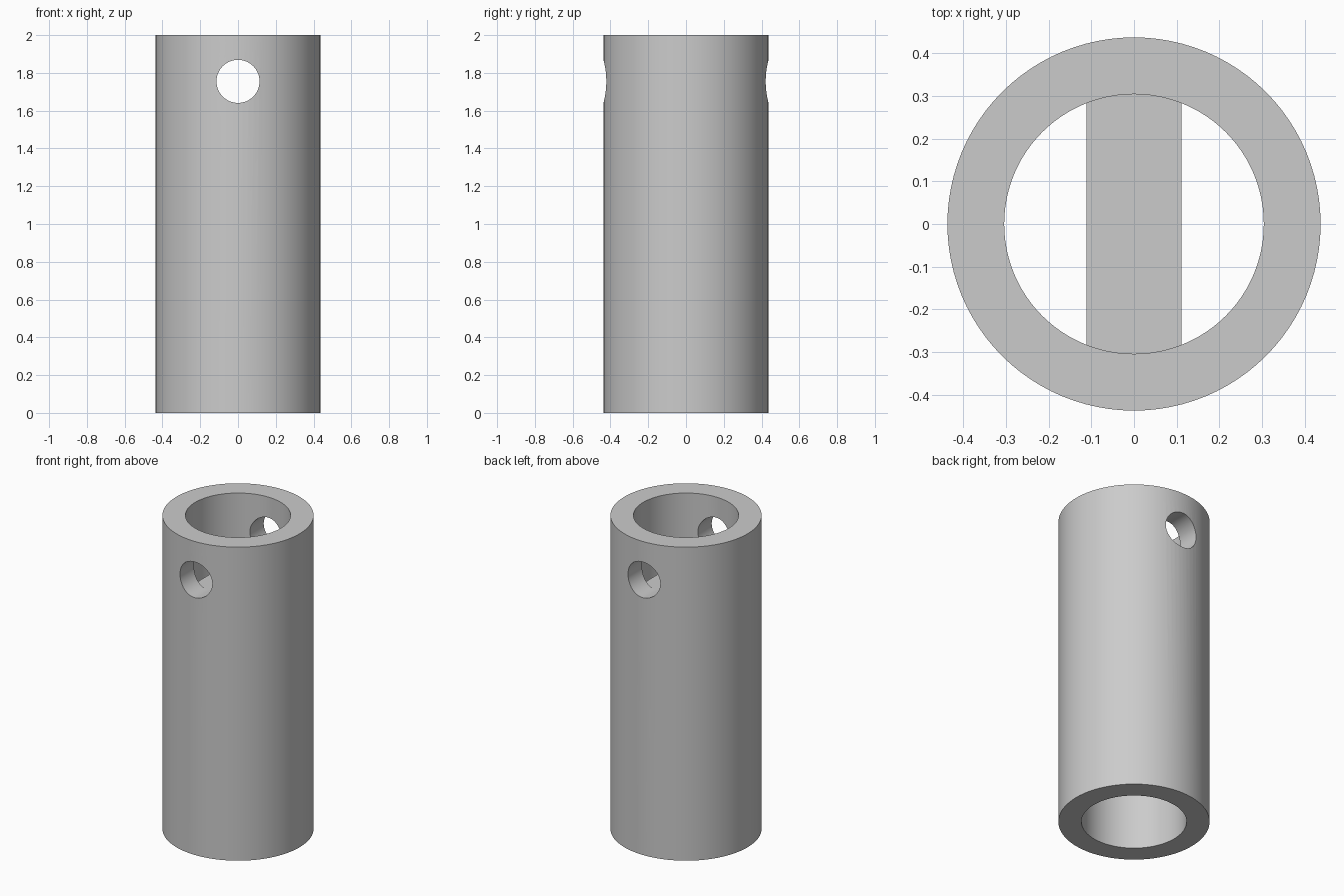
import bpy
import math

# Remove the default object
cube = bpy.data.objects.get("Cube")
if cube:
    bpy.data.objects.remove(cube, do_unlink=True)

HEIGHT = 2.0
OUTER_R, INNER_R = 0.437, 0.304
HOLE_R, HOLE_Z = 0.114, 1.755
BAR_WIDTH = 0.222
BAR_TOP = HOLE_Z - HOLE_R

# Single plain metal colour
grey = bpy.data.materials.new("plain_grey")
grey.use_nodes = True
colour = (0.6, 0.6, 0.6, 1.0)
grey.diffuse_color = colour
grey.node_tree.nodes["Principled BSDF"].inputs["Base Color"].default_value = colour


def cylinder(name, radius, depth, z, rotation=(0, 0, 0), sides=96):
    bpy.ops.mesh.primitive_cylinder_add(
        vertices=sides, radius=radius, depth=depth, location=(0, 0, z), rotation=rotation)
    obj = bpy.context.object
    obj.name = name
    obj.data.materials.append(grey)
    return obj


def cut(target, cutter):
    mod = target.modifiers.new("cut", "BOOLEAN")
    mod.operation = "DIFFERENCE"
    mod.solver = "EXACT"
    mod.object = cutter
    bpy.context.view_layer.objects.active = target
    bpy.ops.object.modifier_apply(modifier=mod.name)
    bpy.data.objects.remove(cutter, do_unlink=True)


# Thick-walled tube with a bore and a cross hole from front to back
tube = cylinder("tube", OUTER_R, HEIGHT, HEIGHT / 2)
cut(tube, cylinder("bore_cutter", INNER_R, HEIGHT + 0.2, HEIGHT / 2))
cut(tube, cylinder("hole_cutter", HOLE_R, 1.2, HOLE_Z, (math.pi / 2, 0, 0), 64))
bpy.ops.object.select_all(action="DESELECT")
tube.select_set(True)
bpy.context.view_layer.objects.active = tube
bpy.ops.object.shade_smooth_by_angle(angle=math.radians(30))

# Flat-topped bar across the bore, just under the cross hole
bpy.ops.mesh.primitive_cube_add(size=1, location=(0, 0, BAR_TOP - BAR_WIDTH / 2))
bar = bpy.context.object
bar.name = "cross_bar"
bar.scale = (BAR_WIDTH, 2 * INNER_R + 0.04, BAR_WIDTH)
bpy.ops.object.transform_apply(location=False, rotation=False, scale=True)
bar.data.materials.append(grey)
